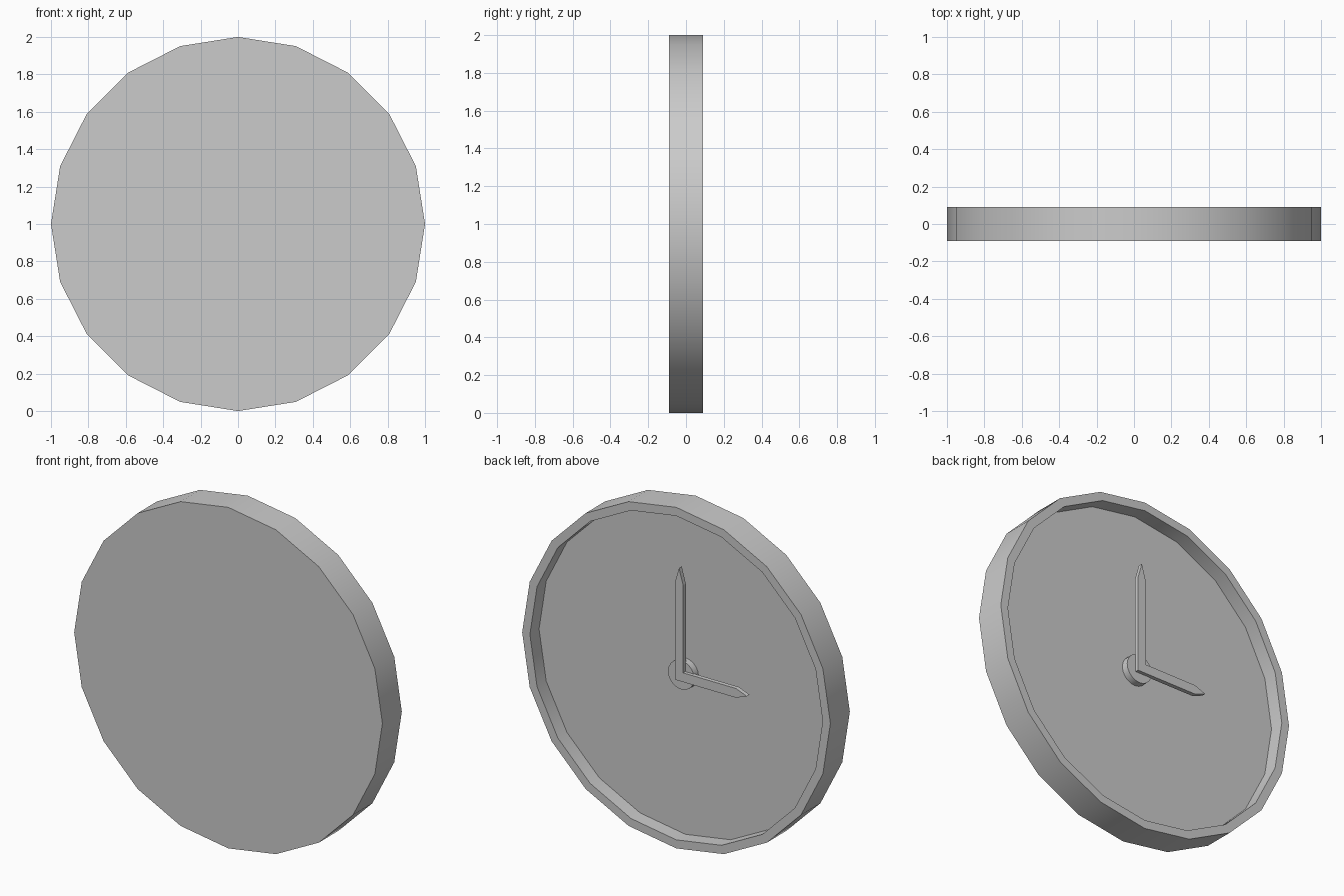
import bpy, bmesh, math
from math import radians

if "Cube" in bpy.data.objects:
    bpy.data.objects.remove(bpy.data.objects["Cube"])

CZ = 1.0  # height of the dial centre


def finish(name, bm, smooth=True):
    bmesh.ops.recalc_face_normals(bm, faces=bm.faces)
    me = bpy.data.meshes.new(name)
    bm.to_mesh(me)
    bm.free()
    ob = bpy.data.objects.new(name, me)
    bpy.context.collection.objects.link(ob)
    ob.location.z = CZ
    if smooth:
        bpy.ops.object.select_all(action='DESELECT')
        ob.select_set(True)
        bpy.context.view_layer.objects.active = ob
        bpy.ops.object.shade_smooth_by_angle(angle=radians(30))
    return ob


def lathe_y(name, profile, sides):
    """Stack rings of (radius, y) around the y axis and cap both ends."""
    bm = bmesh.new()
    rings = []
    for r, y in profile:
        angles = [2 * math.pi * i / sides for i in range(sides)]
        rings.append([bm.verts.new((r * math.cos(a), y, r * math.sin(a))) for a in angles])
    for a, b in zip(rings, rings[1:]):
        for i in range(sides):
            j = (i + 1) % sides
            bm.faces.new((a[i], a[j], b[j], b[i]))
    bm.faces.new(rings[0])
    bm.faces.new(rings[-1])
    return finish(name, bm)


def plate(name, outline, y0, y1):
    """Extrude an x-z outline along y."""
    bm = bmesh.new()
    face = bm.faces.new([bm.verts.new((x, y0, z)) for x, z in outline])
    ext = bmesh.ops.extrude_face_region(bm, geom=[face])
    verts = [v for v in ext['geom'] if isinstance(v, bmesh.types.BMVert)]
    bmesh.ops.translate(bm, verts=verts, vec=(0, y1 - y0, 0))
    return finish(name, bm, smooth=False)


# Round case: flat back, thin rim, recessed dial
lathe_y("clock_case", [(1, -0.09), (1, 0.09), (0.95, 0.09), (0.95, 0.005)], 20)

# Centre hub
lathe_y("hub", [(0.085, 0.0), (0.085, 0.045)], 20)

# Both hands as one mitred L with pointed ends
w = 0.027
hands = [(w, -w), (w, 0.54), (0, 0.635), (-w, 0.54), (-w, w),
         (-0.37, w), (-0.44, 0), (-0.37, -w)]
plate("clock_hands", hands, 0.04, 0.065)
